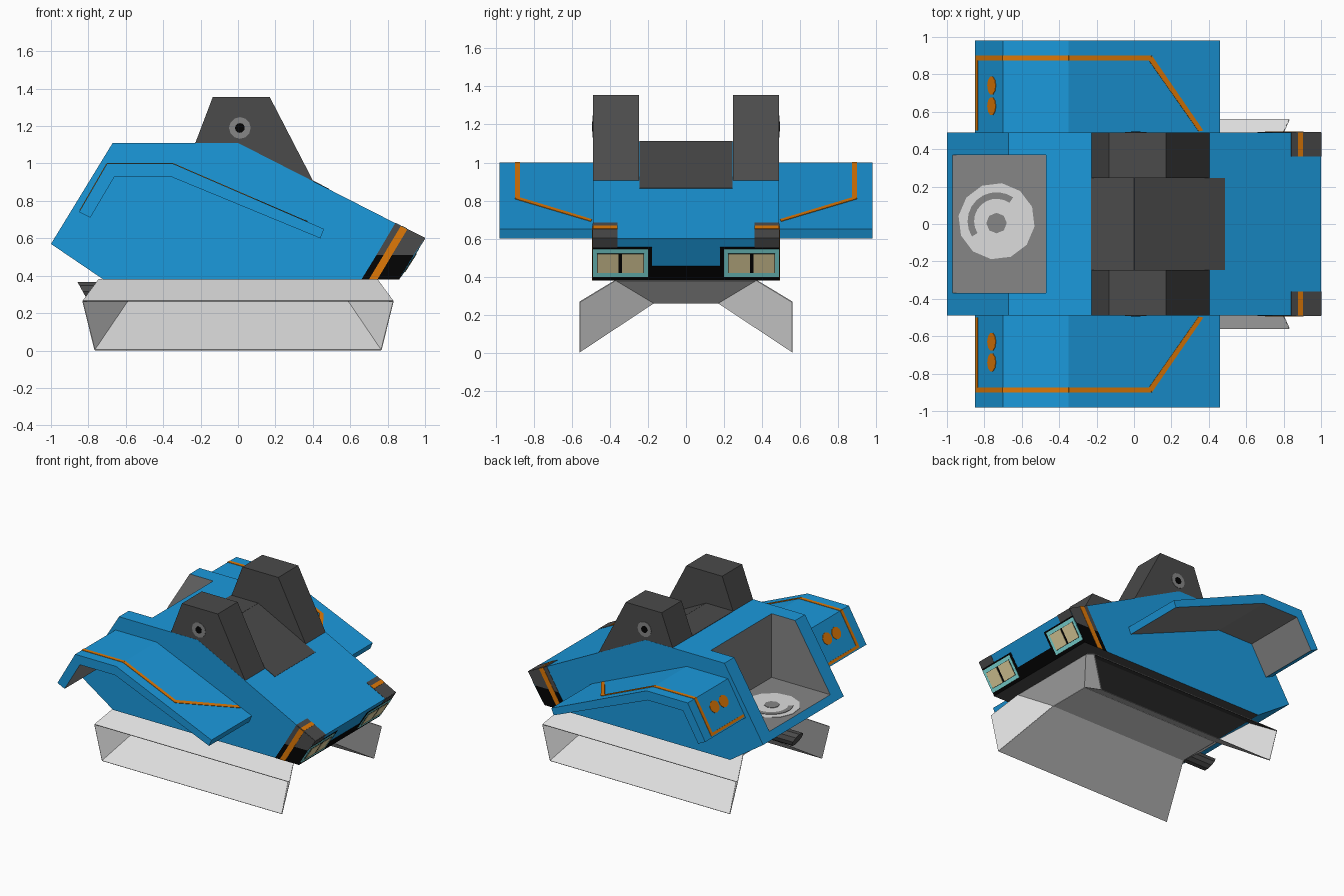
import bpy, bmesh, math
from mathutils import Vector

if "Cube" in bpy.data.objects:
    bpy.data.objects.remove(bpy.data.objects["Cube"])


def mat(name, r, g, b):
    m = bpy.data.materials.new(name)
    m.diffuse_color = (r, g, b, 1)
    m.use_nodes = True
    m.node_tree.nodes["Principled BSDF"].inputs["Base Color"].default_value = m.diffuse_color
    return m


BLUE = mat("blue", 0.011, 0.32, 0.72)
DARK = mat("dark grey", 0.07, 0.07, 0.07)
GREY = mat("mid grey", 0.24, 0.24, 0.24)
LIGHT = mat("light grey", 0.72, 0.72, 0.72)
BLACK = mat("black", 0.001, 0.001, 0.001)
ORANGE = mat("orange", 0.74, 0.19, 0.002)
CREAM = mat("cream", 0.88, 0.75, 0.40)
TEAL = mat("teal", 0.26, 0.88, 0.86)


def loft(name, ring_a, ring_b, *mats):
    """Solid between two matching rings of points."""
    bm = bmesh.new()
    a = [bm.verts.new(p) for p in ring_a]
    b = [bm.verts.new(p) for p in ring_b]
    bm.faces.new(a)
    bm.faces.new(b)
    for i in range(len(a)):
        j = (i + 1) % len(a)
        bm.faces.new((a[i], a[j], b[j], b[i]))
    bmesh.ops.recalc_face_normals(bm, faces=bm.faces)
    me = bpy.data.meshes.new(name)
    bm.to_mesh(me)
    bm.free()
    ob = bpy.data.objects.new(name, me)
    bpy.context.collection.objects.link(ob)
    for m in mats:
        me.materials.append(m)
    return ob


def prism(name, prof, y0, y1, *mats):
    return loft(name, [(x, y0, z) for x, z in prof], [(x, y1, z) for x, z in prof], *mats)


def plate(name, pts, out, m, h=0.003):
    """Thin plate lying on a surface that faces roughly 'out'."""
    pts = [Vector(p) for p in pts]
    n = Vector((0, 0, 0))
    for i, p in enumerate(pts):
        n += p.cross(pts[(i + 1) % len(pts)])
    n.normalize()
    if n.dot(Vector(out)) < 0:
        n = -n
    return loft(name, [p - n * 0.001 for p in pts], [p + n * h for p in pts], m)


def line(x, pts):
    """Height on a piecewise straight profile."""
    for (x0, z0), (x1, z1) in zip(pts, pts[1:]):
        if x <= x1:
            return z0 + (z1 - z0) * (x - x0) / (x1 - x0)
    return pts[-1][1]


# Hull with open engine bay
TOP = [(-1, 0.57), (-0.67, 1.11), (0, 1.11), (1, 0.60)]
hull = prism("hull", TOP + [(0.86, 0.38), (-0.72, 0.38)], -0.49, 0.49, BLUE, GREY, DARK)
cutter = prism("bay_cutter", [(-1.3, 0.62), (-0.47, 0.62), (-0.47, 1.4), (-1.3, 1.4)], -0.37, 0.37, GREY)
cutter.hide_render = True
mod = hull.modifiers.new("bay", "BOOLEAN")
mod.operation = "DIFFERENCE"
mod.solver = "EXACT"
mod.object = cutter
bpy.context.view_layer.objects.active = hull
bpy.ops.object.modifier_apply(modifier="bay")
bpy.data.objects.remove(cutter)
for f in hull.data.polygons:
    n, c = f.normal, f.center
    f.material_index = 0
    if n.z < -0.95:
        f.material_index = 2
    elif (n.z > 0.95 and c.z < 0.8) or n.x < -0.95 or (abs(n.y) > 0.95 and abs(c.y) < 0.42):
        f.material_index = 1

# Fan painted on the bay floor
def arc(cx, cy, r, z, a0, a1, n):
    return [(cx + r * math.cos(math.radians(a0 + (a1 - a0) * i / n)),
             cy + r * math.sin(math.radians(a0 + (a1 - a0) * i / n)), z) for i in range(n + 1)]


FX, FY = -0.735, 0.015
plate("fan_disc", arc(FX, FY, 0.205, 0.62, 22, 352, 11), (0, 0, 1), LIGHT)
plate("fan_hub", arc(FX, FY - 0.01, 0.055, 0.62, 0, 315, 7), (0, 0, 1), GREY, 0.006)
plate("fan_arc", arc(FX, FY, 0.155, 0.62, 55, 212, 10) + arc(FX, FY, 0.12, 0.62, 212, 55, 10),
      (0, 0, 1), GREY, 0.006)

# Flush windscreen
def on_top(x, y):
    return (x, y, line(x, TOP))


for i, (a, b) in enumerate([(-0.23, 0), (0, 0.485)]):
    plate("windscreen_%d" % i, [on_top(a, -0.245), on_top(b, -0.245), on_top(b, 0.245), on_top(a, 0.245)],
          (0, 0, 1), DARK)

# Ground skid: keel and hollow wings open on their outer sides
def skid_pt(i, e, s):
    x, y, z = [(0.745, 0.37, 0.38), (0.83, 0.56, 0.265), (0.765, 0.56, 0.002), (0.59, 0.17, 0.26)][i]
    return (e * x, s * y, z)


plate("skid_keel", [skid_pt(3, 1, 1), skid_pt(3, 1, -1), skid_pt(3, -1, -1), skid_pt(3, -1, 1)], (0, 0, -1), LIGHT)
for e, end in ((1, "front"), (-1, "rear")):
    plate("skid_keel_" + end, [skid_pt(3, e, 1), skid_pt(0, e, 1), skid_pt(0, e, -1), skid_pt(3, e, -1)],
          (e, 0, -1), LIGHT)
    for s, side in ((1, "left"), (-1, "right")):
        plate("skid_end_%s_%s" % (end, side), [skid_pt(i, e, s) for i in range(4)], (e, 0, 0), LIGHT)
for s, side in ((1, "left"), (-1, "right")):
    for nm, i, j, up, m in (("shoulder", 0, 1, 1, LIGHT), ("shoulder_lining", 0, 1, -1, DARK), ("wing", 2, 3, 1, LIGHT)):
        plate("skid_%s_%s" % (nm, side), [skid_pt(i, 1, s), skid_pt(j, 1, s), skid_pt(j, -1, s), skid_pt(i, -1, s)],
              (0, 0, up), m)

# Exhaust pipe under the tail
ring = [(0.055 * math.cos(i * math.pi / 5), 0.055 * math.sin(i * math.pi / 5)) for i in range(10)]
loft("exhaust_pipe", [(-0.60, -0.17 + a, 0.315 + b) for a, b in ring],
     [(-0.83 - b * 0.55, -0.17 + a, 0.315 + b) for a, b in ring], DARK)

FEND = [(-0.85, 0.74), (-0.70, 1.0), (-0.35, 1.0), (0.46, 0.65)]


def on_fend(x, y):
    return (x, y, line(x, FEND))


def on_front(y, z):
    return (0.86 + (z - 0.38) * 0.14 / 0.22, y, z)


for s, side in ((1, "left"), (-1, "right")):
    # Roof towers with round vents
    prism("tower_" + side, [(-0.23, 1.105), (-0.135, 1.355), (0.17, 1.355), (0.405, 0.90), (0, 1.11)],
          s * 0.247, s * 0.489, DARK)
    for nm, r, m, h in (("ring", 0.058, GREY, 0.003), ("hole", 0.026, BLACK, 0.006)):
        plate("vent_%s_%s" % (nm, side),
              [(0.01 + x, s * 0.489, 1.19 + y) for x, y, _ in arc(0, 0, r, 0, 0, 330, 11)], (0, s, 0), m, h)

    # Bent fender, grey underneath
    f = prism("fender_" + side, FEND + [(0.44, 0.60), (-0.36, 0.93), (-0.66, 0.93), (-0.79, 0.71)],
              s * 0.488, s * 0.98, BLUE, GREY)
    for p in f.data.polygons:
        inner = abs(p.normal.y) < 0.5 and -0.75 < p.center.x < 0.1 and p.normal.z < -0.2
        p.material_index = 1 if inner else 0

    # Fender stripe, its tail bar and tail lamps
    xs = [-0.843, -0.70, -0.35, 0.09]
    for i, (a, b) in enumerate(zip(xs, xs[1:])):
        plate("fender_stripe_%d_%s" % (i, side),
              [on_fend(a, s * 0.873), on_fend(b, s * 0.873), on_fend(b, s * 0.9), on_fend(a, s * 0.9)],
              (0, 0, 1), ORANGE)
    plate("fender_diagonal_" + side,
          [on_fend(0.08, s * 0.873), on_fend(0.095, s * 0.9), on_fend(0.37, s * 0.50), on_fend(0.345, s * 0.495)],
          (0, 0, 1), ORANGE)
    plate("tail_bar_" + side,
          [on_fend(-0.845, s * 0.50), on_fend(-0.835, s * 0.50), on_fend(-0.835, s * 0.9), on_fend(-0.845, s * 0.9)],
          (-1, 0, 1), ORANGE)
    for i, y in enumerate((0.63, 0.74)):
        plate("tail_lamp_%d_%s" % (i, side),
              [on_fend(-0.76 + a * 0.45, s * (y + b)) for a, b, _ in arc(0, 0, 0.05, 0, 0, 324, 9)],
              (-1, 0, 1), ORANGE)

    # Nose corner: side, top and front paint
    def side_plate(nm, pts, m, h=0.002):
        plate("%s_%s" % (nm, side), [(x, s * 0.49, z) for x, z in pts], (0, s, 0), m, h)

    side_plate("nose_side_dark", [(0.74, 0.51), (0.94, 0.51), (1.0, 0.60), (0.84, 0.68)], DARK)
    side_plate("nose_side_black", [(0.66, 0.38), (0.86, 0.38), (0.94, 0.51), (0.74, 0.51)], BLACK)
    side_plate("nose_side_stripe", [(0.70, 0.38), (0.745, 0.38), (0.905, 0.647), (0.87, 0.665)], ORANGE, 0.004)
    for nm, a, b, m, h in (("dark", 0.84, 1.0, DARK, 0.002), ("stripe", 0.875, 0.903, ORANGE, 0.004)):
        plate("nose_top_%s_%s" % (nm, side),
              [on_top(a, s * 0.36), on_top(b, s * 0.36), on_top(b, s * 0.49), on_top(a, s * 0.49)],
              (0, 0, 1), m, h)

    def front(nm, y0, y1, z0, z1, m, h):
        plate("%s_%s" % (nm, side),
              [on_front(s * y0, z0), on_front(s * y1, z0), on_front(s * y1, z1), on_front(s * y0, z1)],
              (1, 0, 0), m, h)

    front("nose_front_black", 0.18, 0.49, 0.38, 0.555, BLACK, 0.002)
    front("nose_front_dark", 0.36, 0.49, 0.555, 0.60, DARK, 0.002)
    front("headlight_frame", 0.20, 0.49, 0.40, 0.545, TEAL, 0.004)
    front("headlight_recess", 0.222, 0.468, 0.422, 0.523, BLACK, 0.006)
    front("headlight_inner", 0.224, 0.338, 0.424, 0.521, CREAM, 0.008)
    front("headlight_outer", 0.356, 0.466, 0.424, 0.521, CREAM, 0.008)

# Black bumper strip between the headlights
plate("bumper_strip", [on_front(-0.18, 0.38), on_front(0.18, 0.38), on_front(0.18, 0.455), on_front(-0.18, 0.455)],
      (1, 0, 0), BLACK, 0.002)
